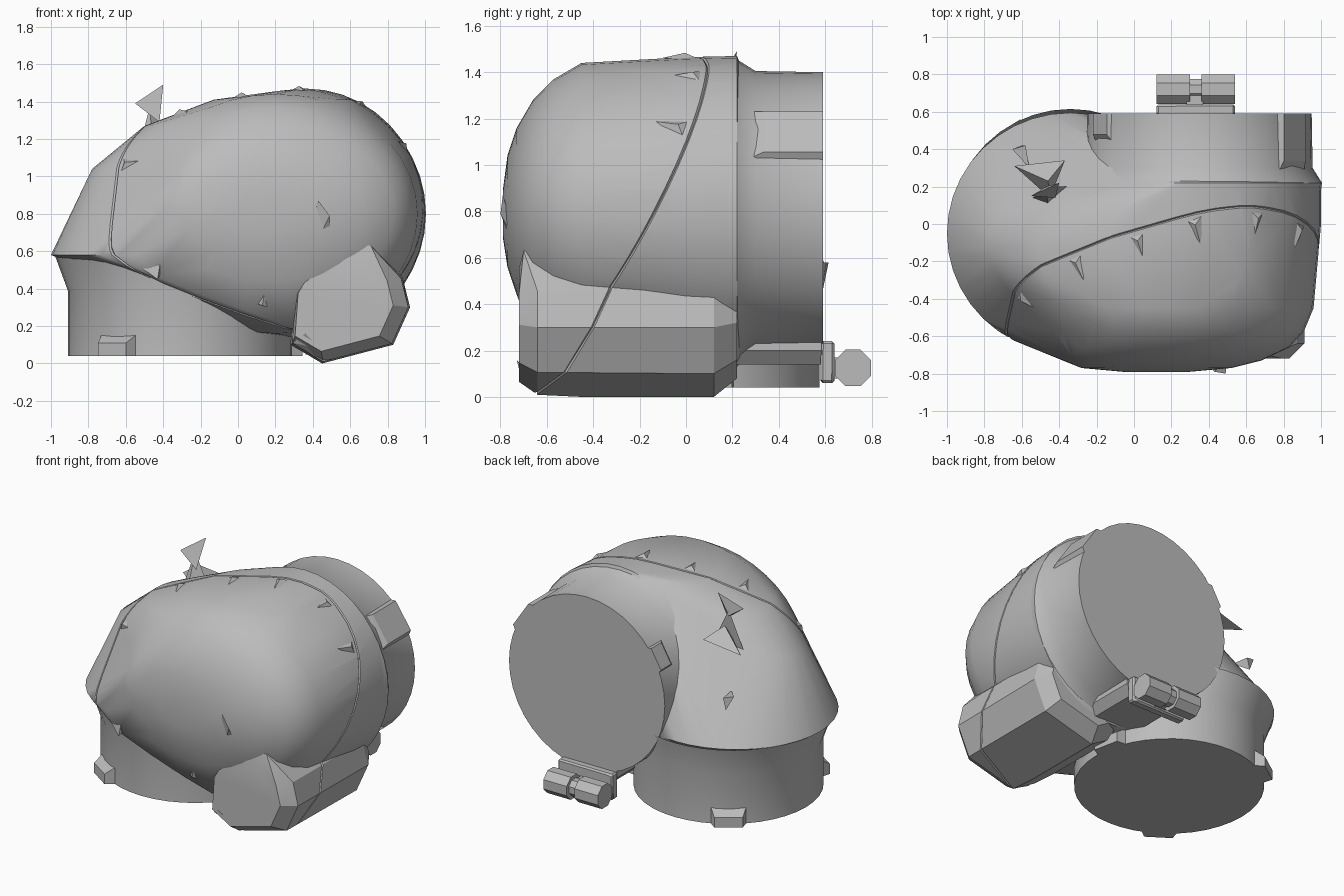
import bpy, bmesh, math
from math import sin, cos, pi, radians
from mathutils import Vector, Matrix
from mathutils.bvhtree import BVHTree

if "Cube" in bpy.data.objects:
    bpy.data.objects.remove(bpy.data.objects["Cube"])

grey = bpy.data.materials.new("plain_grey")
grey.use_nodes = True
COLOR = (0.5, 0.5, 0.5, 1)
grey.diffuse_color = COLOR
grey.node_tree.nodes["Principled BSDF"].inputs["Base Color"].default_value = COLOR

# Sloping plane along which the front opening meets the rear shell: y = A + B x + C z
A, B, C = -0.755, 0.22, 0.505
SEAM_NORMAL = Vector((-B, 1, -C)).normalized()


def finish(name, bm, angle=35):
    bmesh.ops.recalc_face_normals(bm, faces=bm.faces)
    mesh = bpy.data.meshes.new(name)
    bm.to_mesh(mesh)
    bm.free()
    mesh.materials.append(grey)
    obj = bpy.data.objects.new(name, mesh)
    bpy.context.collection.objects.link(obj)
    bpy.ops.object.select_all(action='DESELECT')
    obj.select_set(True)
    bpy.context.view_layer.objects.active = obj
    bpy.ops.object.shade_smooth_by_angle(angle=radians(angle))
    return obj


def hull(points):
    bm = bmesh.new()
    for p in points:
        bm.verts.new(p)
    bmesh.ops.convex_hull(bm, input=bm.verts)
    bmesh.ops.delete(bm, geom=[v for v in bm.verts if not v.link_faces], context='VERTS')
    return bm


def ring_z(z, cx, cy, rx, ry, n=40):
    return [Vector((cx + rx * cos(2 * pi * i / n), cy + ry * sin(2 * pi * i / n), z)) for i in range(n)]


def ring_y(y, cx, cz, rx, rz, n=40):
    return [Vector((cx + rx * cos(2 * pi * i / n), y, cz + rz * sin(2 * pi * i / n))) for i in range(n)]


def loft(name, rings):
    # open sleeve, capped only at its first ring
    bm = bmesh.new()
    loops = [[bm.verts.new(p) for p in r] for r in rings]
    for a, b in zip(loops, loops[1:]):
        for i in range(len(a)):
            j = (i + 1) % len(a)
            bm.faces.new((a[i], a[j], b[j], b[i]))
    bm.faces.new(loops[0])
    return finish(name, bm)


def groove(bm, width=0.006, depth=0.009):
    # cut three parallel loops and sink the middle one
    origin = Vector((0, A, 0))
    for k in (-1, 1, 0):
        bmesh.ops.bisect_plane(bm, geom=bm.verts[:] + bm.edges[:] + bm.faces[:],
                               plane_co=origin + SEAM_NORMAL * width * k, plane_no=SEAM_NORMAL, dist=1e-5)
    bm.normal_update()
    middle = [v for v in bm.verts if abs((v.co - origin).dot(SEAM_NORMAL)) < 1e-4]
    for v, n in [(v, v.normal.copy()) for v in middle]:
        v.co -= n * depth


def box(name, x, y, z, bevel=0.0):
    bm = hull([(a, b, c) for a in x for b in y for c in z])
    if bevel:
        bmesh.ops.bevel(bm, geom=bm.edges[:], offset=bevel, segments=1, affect='EDGES')
    return finish(name, bm, 20)


# Main domed shell: hull over a base ring, crown rings, back ring and front bulge rings
points = ring_z(0.58, -0.34, -0.05, 0.66, 0.645)
points += ring_z(1.04, 0.0, -0.12, 0.78, 0.44)
points += ring_z(1.27, 0.1, -0.18, 0.6, 0.42)
points += ring_z(1.41, 0.24, -0.12, 0.37, 0.34)
points += ring_y(0.22, 0.36, 0.8, 0.64, 0.67)
points += ring_y(0.0, 0.32, 0.8, 0.68, 0.665)
points += ring_y(-0.45, 0.2, 0.8, 0.76, 0.64)
points += ring_y(-0.57, 0.2, 0.8, 0.71, 0.57)
points += ring_y(-0.66, 0.2, 0.8, 0.63, 0.48)
points += ring_y(-0.73, 0.15, 0.8, 0.53, 0.36)
points += ring_y(-0.77, 0.12, 0.8, 0.4, 0.24)
points += ring_y(-0.79, 0.12, 0.79, 0.18, 0.1)
# chin line running down from the base ring to the cheek
points += [Vector(p) for p in ((-0.45, -0.675, 0.47), (-0.2, -0.67, 0.37), (0.05, -0.66, 0.28), (0.3, -0.63, 0.19))]
shell = hull(points)
tree = BVHTree.FromBMesh(shell)
groove(shell)
finish("domed_shell", shell, 40)

# Neck sleeve below, flaring into the shell
loft("neck_sleeve", [ring_z(z, cx, -0.025, r, r) for z, cx, r in
                     ((0.04, -0.31, 0.6), (0.39, -0.31, 0.6), (0.58, -0.34, 0.64))])

# Round sleeve at the back
loft("back_sleeve", [ring_y(y, 0.35, 0.8, r, r) for y, r in
                     ((0.59, 0.6), (0.3, 0.605), (0.22, 0.655), (0.1, 0.64))])

# Faceted cheek block at the lower front
outline = [(0.28, 0.1), (0.45, 0.0), (0.83, 0.1), (0.92, 0.3), (0.88, 0.46), (0.72, 0.6), (0.48, 0.6), (0.3, 0.38)]


def cheek_ring(y, s, cx=0.6, cz=0.3):
    return [Vector((cx + (x - cx) * s, y, cz + (z - cz) * s)) for x, z in outline]


cheek = hull(cheek_ring(-0.72, 0.82, 0.42, 0.36) + cheek_ring(-0.64, 0.97)
             + cheek_ring(-0.45, 1) + cheek_ring(0.12, 1) + cheek_ring(0.22, 0.8, cz=0.4)
             + [Vector((0.48, -0.7, 0.63)), Vector((0.71, -0.7, 0.63))])
bmesh.ops.dissolve_limit(cheek, angle_limit=radians(3), verts=cheek.verts, edges=cheek.edges)
groove(cheek)
finish("cheek_block", cheek, 20)

# Pointed clips that lie over the seam
for i, a in enumerate((160, 132, 106, 81, 54, 30)):
    dx, dz = cos(radians(a)), sin(radians(a))
    start = Vector((0.2, A + B * 0.2 + C * 0.75, 0.75))
    hit, n, _, _ = tree.ray_cast(start, Vector((dx, B * dx + C * dz, dz)).normalized())
    if n.dot(hit - start) < 0:
        n = -n
    t = -SEAM_NORMAL
    t = (t - n * t.dot(n)).normalized()
    s = n.cross(t)
    finish("seam_clip_%d" % (i + 1), hull([hit + s * 0.07 - n * 0.02, hit - s * 0.07 - n * 0.02,
                                           hit + t * 0.16 - n * 0.005, hit + t * 0.06 + n * 0.018]), 10)

# Loose shards: chin clips, a crooked fin on the crown, one behind it, the brow and toe of the cheek
shards = {
    "chin_clip_outer": [(-0.53, -0.65, 0.52), (-0.4, -0.66, 0.5), (-0.41, -0.69, 0.57), (-0.43, -0.7, 0.45)],
    "chin_clip_inner": [(0.06, -0.65, 0.33), (0.19, -0.65, 0.29), (0.15, -0.71, 0.43), (0.13, -0.69, 0.31)],
    "crown_fin_stem": [(-0.54, 0.14, 1.1), (-0.36, 0.2, 1.15), (-0.46, 0.1, 1.15), (-0.47, 0.2, 1.38)],
    "crown_fin_tip": [(-0.55, 0.15, 1.39), (-0.4, 0.22, 1.49), (-0.42, 0.14, 1.29), (-0.47, 0.2, 1.34)],
    "crown_fin_spur": [(-0.64, 0.31, 1.15), (-0.37, 0.34, 1.2), (-0.45, 0.14, 1.17), (-0.46, 0.23, 1.28)],
    "rear_shard": [(-0.65, 0.4, 0.9), (-0.58, 0.42, 0.88), (-0.56, 0.3, 0.88), (-0.6, 0.42, 0.8)],
    "cheek_brow": [(0.43, -0.79, 0.87), (0.31, -0.66, 0.42), (0.49, -0.8, 0.79), (0.5, -0.71, 0.62),
                   (0.34, -0.68, 0.56)],
    "cheek_toe": [(0.29, -0.68, 0.11), (0.44, -0.71, 0.08), (0.36, -0.73, 0.16), (0.42, -0.64, 0.03)],
}
for name, pts in shards.items():
    finish(name, hull(pts), 10)


# Sloped tabs around the open ends of both sleeves
def tab(name, matrix, radius, width, length, lift):
    pts = [(radius - 0.04, w, l) for w in (-width, width) for l in (0, length + 0.03)]
    pts += [(radius + lift, w * 0.75, l) for w in (-width, width) for l in (0, length * 0.7)]
    finish(name, hull([matrix @ Vector(p) for p in pts]), 10)


for i, a in enumerate((12, 125, 236)):
    tab("neck_tab_%d" % (i + 1), Matrix.Translation((-0.31, -0.025, 0.04)) @ Matrix.Rotation(radians(a), 4, 'Z'),
        0.6, 0.12, 0.1, 0.05)
for i, (a, width, length) in enumerate(((34, 0.14, 0.36), (150, 0.1, 0.16))):
    tab("back_tab_%d" % (i + 1), Matrix.Translation((0.35, 0.59, 0.8)) @ Matrix.Rotation(pi / 2, 4, 'X')
        @ Matrix.Rotation(radians(a), 4, 'Z'), 0.6, width, length, 0.015)

# Latch under the back sleeve: tapered keel, plate, arm and crossbar
finish("latch_keel", hull([(x, y, z) for y in (0.1, 0.585)
                           for x, z in ((0.12, 0.24), (0.55, 0.24), (0.12, 0.2), (0.55, 0.2), (0.18, 0.14), (0.5, 0.14))]), 20)
box("latch_plate", (0.12, 0.54), (0.58, 0.64), (0.06, 0.24), 0.01)
box("latch_arm", (0.28, 0.37), (0.62, 0.72), (0.08, 0.17))
bar = bmesh.new()
for x, length, r in ((0.21, 0.18, 0.085), (0.45, 0.18, 0.085), (0.33, 0.12, 0.06)):
    bmesh.ops.create_cone(bar, cap_ends=True, segments=8, radius1=r, radius2=r, depth=length,
                          matrix=Matrix.Translation((x, 0.72, 0.125)) @ Matrix.Rotation(pi / 2, 4, 'Y')
                          @ Matrix.Rotation(pi / 8, 4, 'Z'))
finish("latch_crossbar", bar, 20)
